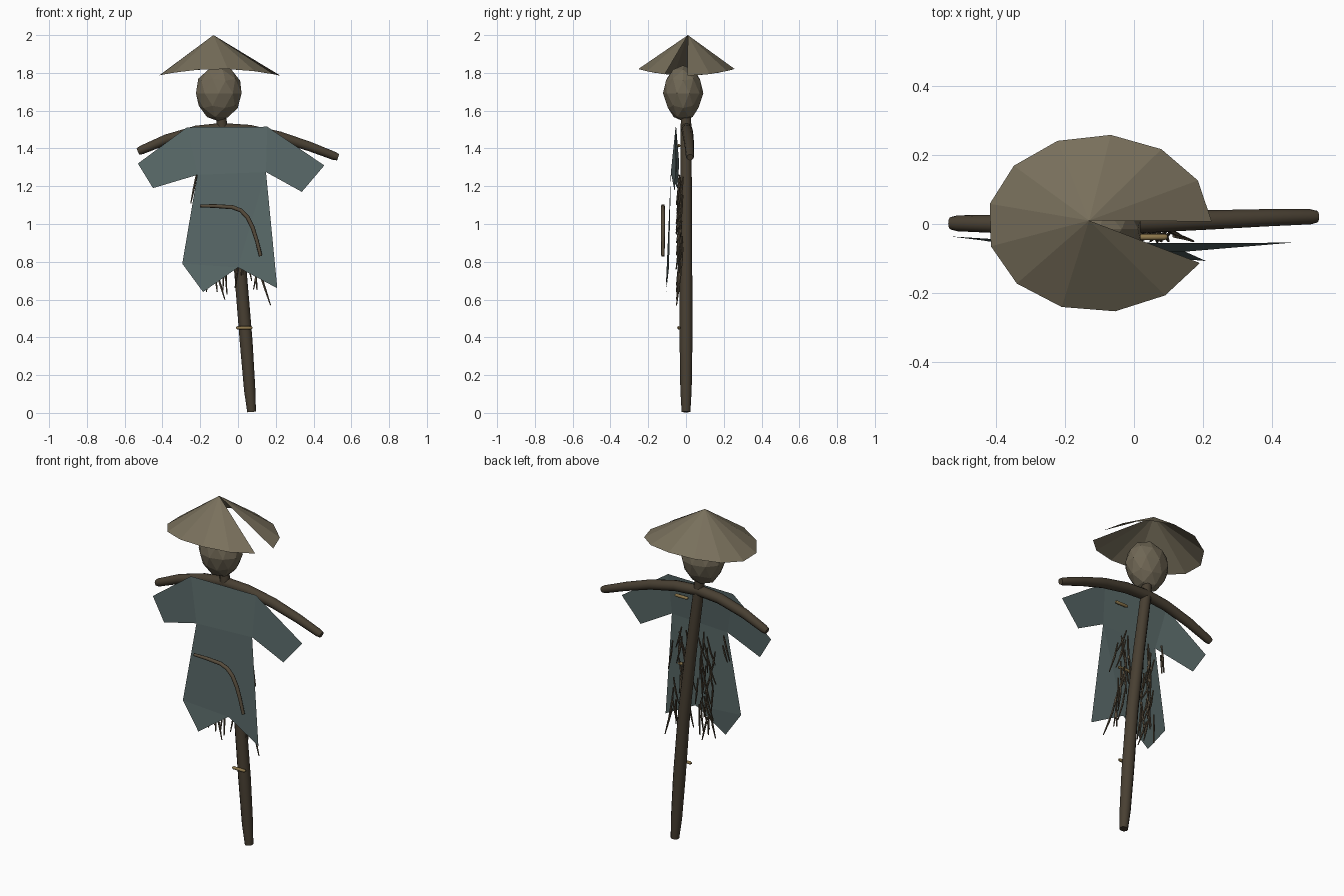
import bpy, bmesh, math, random
from mathutils import Vector

if "Cube" in bpy.data.objects:
    bpy.data.objects.remove(bpy.data.objects["Cube"])

random.seed(7)


def material(name, rgb):
    m = bpy.data.materials.new(name)
    m.diffuse_color = (*rgb, 1)
    m.use_nodes = True
    m.node_tree.nodes["Principled BSDF"].inputs["Base Color"].default_value = m.diffuse_color
    return m


STRAW_HAT = material("dry woven straw", (0.19, 0.162, 0.107))
SACK = material("burlap", (0.16, 0.135, 0.09))
WOOD = material("dark wood", (0.065, 0.050, 0.032))
CLOTH = material("faded teal cloth", (0.10, 0.142, 0.140))
TWINE = material("golden twine", (0.262, 0.181, 0.07))
STALK = material("brown stalk", (0.095, 0.072, 0.045))


def finish(bm, name, mat, smooth=False):
    me = bpy.data.meshes.new(name)
    bm.to_mesh(me)
    bm.free()
    me.materials.append(mat)
    ob = bpy.data.objects.new(name, me)
    bpy.context.collection.objects.link(ob)
    if smooth:
        bpy.ops.object.select_all(action='DESELECT')
        ob.select_set(True)
        bpy.context.view_layer.objects.active = ob
        bpy.ops.object.shade_smooth_by_angle(angle=math.radians(50))
    return ob


def add_tube(bm, path, radii, sides):
    """Sweep a round section along a path, closed at both ends."""
    pts = [Vector(p) for p in path]
    rings = []
    for i, p in enumerate(pts):
        t = (pts[min(i + 1, len(pts) - 1)] - pts[max(i - 1, 0)]).normalized()
        u = t.cross(Vector((0, 1, 0))).normalized()
        v = t.cross(u)
        rings.append([bm.verts.new(p + radii[i] * (math.cos(a) * u + math.sin(a) * v))
                      for a in (math.tau * k / sides for k in range(sides))])
    for a, b in zip(rings, rings[1:]):
        for k in range(sides):
            n = (k + 1) % sides
            bm.faces.new((a[k], a[n], b[n], b[k]))
    bm.faces.new(rings[0][::-1])
    bm.faces.new(rings[-1])


def rod(name, path, radii, mat, sides=12):
    bm = bmesh.new()
    add_tube(bm, path, radii, sides)
    bmesh.ops.recalc_face_normals(bm, faces=bm.faces[:])
    return finish(bm, name, mat, True)


# Leaning pole and drooping crossbar
rod("pole", [(0.072, 0, 0.005), (0.062, 0, 0.12), (0.043, 0, 0.38), (0.012, 0, 0.76),
             (-0.035, 0, 1.15), (-0.083, 0, 1.5), (-0.09, 0, 1.58)],
    [0.023, 0.030, 0.034, 0.033, 0.031, 0.029, 0.026], WOOD)
rod("crossbar", [(-0.53, 0.002, 1.383), (-0.51, 0.002, 1.392), (-0.38, 0, 1.447), (-0.22, 0, 1.492),
                 (-0.09, 0.002, 1.505), (0.06, 0.006, 1.495), (0.22, 0.012, 1.462),
                 (0.38, 0.018, 1.41), (0.51, 0.021, 1.36), (0.53, 0.021, 1.353)],
    [0.018, 0.023, 0.027, 0.029, 0.030, 0.030, 0.028, 0.025, 0.022, 0.017], WOOD)

# Faceted sack head
bm = bmesh.new()
bmesh.ops.create_icosphere(bm, subdivisions=2, radius=1)
for v in bm.verts:
    taper = 1 if v.co.z > -0.2 else 0.93
    v.co = Vector((-0.102 + v.co.x * 0.127 * taper, -0.015 + v.co.y * 0.107 * taper,
                   1.692 + v.co.z * 0.148))
finish(bm, "head", SACK)

# Conical hat with one missing wedge
bm = bmesh.new()
apex = bm.verts.new((-0.13, 0.01, 2.0))
rim = []
for i in range(13):
    a = math.tau * i / 13 + 0.02
    rim.append(bm.verts.new((-0.1 + 0.325 * math.cos(a), 0.002 + 0.257 * math.sin(a),
                             1.803 - 0.018 * math.cos(2 * a))))
for a, b in zip(rim, rim[1:]):
    bm.faces.new((apex, a, b))
finish(bm, "hat", STRAW_HAT)

# Ragged tunic: one sheet hanging in front of the pole
outline = [(-0.27, -0.052, 1.512), (-0.53, -0.036, 1.32), (-0.45, -0.046, 1.19), (-0.215, -0.08, 1.26),
           (-0.295, -0.092, 0.79), (-0.185, -0.105, 0.64), (0.0, -0.09, 0.77), (0.208, -0.107, 0.66),
           (0.148, -0.08, 1.275), (0.338, -0.06, 1.17), (0.457, -0.054, 1.31), (0.155, -0.055, 1.515)]
bm = bmesh.new()
vs = [bm.verts.new(p) for p in outline]
for ids in ((0, 1, 2, 3), (8, 9, 10, 11), (0, 3, 8, 11), (3, 4, 6, 8), (4, 5, 6), (6, 7, 8)):
    bm.faces.new([vs[i] for i in ids])
finish(bm, "tunic", CLOTH)

# Bent stick on the front of the tunic
rod("bent_stick", [(-0.2, -0.122, 1.096), (-0.12, -0.122, 1.095), (-0.03, -0.122, 1.089),
                   (0.015, -0.122, 1.072), (0.05, -0.122, 1.036), (0.078, -0.122, 0.98),
                   (0.1, -0.122, 0.91), (0.12, -0.122, 0.83)],
    [0.008, 0.010, 0.011, 0.011, 0.011, 0.011, 0.010, 0.009], STALK, 8)

# Twine ties in front of the pole
for x, z in ((0.033, 0.45), (0.035, 1.02), (0.055, 1.415)):
    rod("twine_tie", [(x - 0.042, -0.036, z), (x - 0.034, -0.038, z), (x + 0.034, -0.038, z),
                      (x + 0.042, -0.036, z)], [0.005, 0.009, 0.009, 0.005], TWINE, 8)

# Loose stalks stuffed behind the tunic
bm = bmesh.new()
for side in (-1, 1):
    for i in range(24):
        z = 1.25 - 0.45 * i / 23
        x = -0.03 + side * random.uniform(0.03, 0.14)
        y = random.uniform(-0.045, -0.025)
        dx = random.uniform(-0.045, 0.055)
        length = random.uniform(0.13, 0.2)
        add_tube(bm, [(x, y + 0.012, z), (x + dx * 0.4, y + 0.005, z - length / 2), (x + dx, y - 0.008, z - length)],
                 [0.004, 0.006, 0.003], 5)
# Stalks poking out at the side and hem
for x, z, dx, l in ((-0.22, 1.26, -0.03, 0.15), (-0.215, 1.2, -0.02, 0.1), (-0.115, 0.75, 0.045, 0.15),
                    (-0.125, 0.76, 0.015, 0.12), (0.09, 0.8, 0.01, 0.15), (0.115, 0.74, 0.057, 0.17)):
    add_tube(bm, [(x, -0.035, z), (x + dx / 2, -0.04, z - l / 2), (x + dx, -0.05, z - l)],
             [0.005, 0.006, 0.003], 5)
bmesh.ops.recalc_face_normals(bm, faces=bm.faces[:])
finish(bm, "stalks", STALK)
